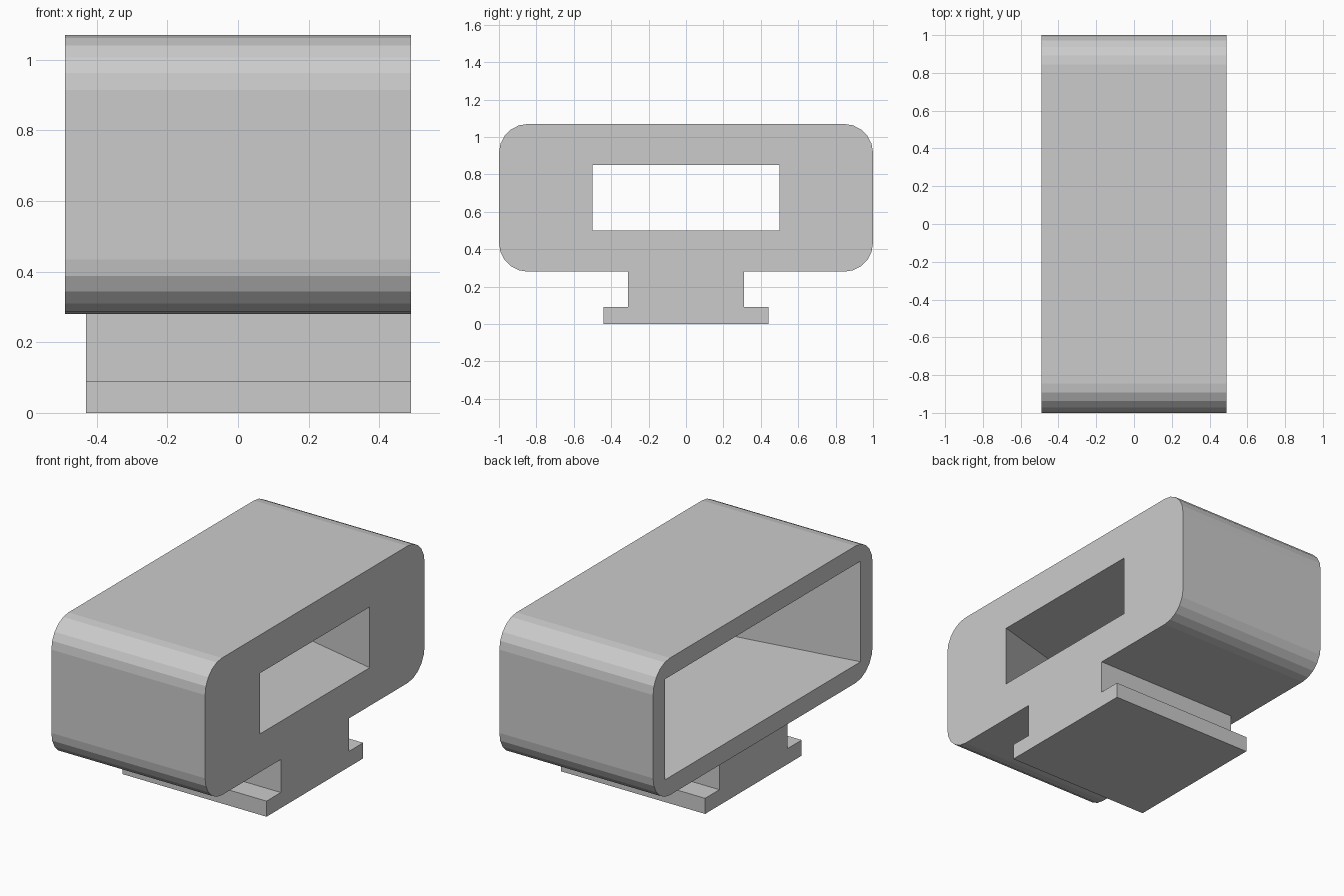
import bpy, bmesh, math

if "Cube" in bpy.data.objects:
    bpy.data.objects.remove(bpy.data.objects["Cube"])


def loft(name, sections):
    """Solid between two matching (x, [(y, z), ...]) cross-sections."""
    bm = bmesh.new()
    (xa, pa), (xb, pb) = sections
    a = [bm.verts.new((xa, y, z)) for y, z in pa]
    b = [bm.verts.new((xb, y, z)) for y, z in pb]
    n = len(a)
    bm.faces.new(a)
    bm.faces.new(b[::-1])
    for i in range(n):
        j = (i + 1) % n
        bm.faces.new((a[i], b[i], b[j], a[j]))
    bmesh.ops.recalc_face_normals(bm, faces=bm.faces)
    mesh = bpy.data.meshes.new(name)
    bm.to_mesh(mesh)
    bm.free()
    obj = bpy.data.objects.new(name, mesh)
    bpy.context.collection.objects.link(obj)
    return obj


def rect(hy, hz, cz):
    return [(-hy, cz - hz), (hy, cz - hz), (hy, cz + hz), (-hy, cz + hz)]


def rounded_rect(hy, hz, cz, r, seg):
    pts = []
    for k, (sy, sz) in enumerate(((1, 1), (-1, 1), (-1, -1), (1, -1))):
        for i in range(seg + 1):
            t = math.pi / 2 * (k + i / seg)
            pts.append((sy * (hy - r) + r * math.cos(t),
                        cz + sz * (hz - r) + r * math.sin(t)))
    return pts


def boolean(target, tool, operation):
    mod = target.modifiers.new(operation.title(), 'BOOLEAN')
    mod.object, mod.operation, mod.solver = tool, operation, 'EXACT'
    tool.hide_render = True
    tool.display_type = 'WIRE'


X, CZ = 0.49, 0.675

# Rounded outer housing
shell = rounded_rect(1.0, 0.395, CZ, 0.155, 5)
housing = loft("housing", [(-X, shell), (X, shell)])

# T-shaped mounting foot, running slightly up into the housing
half = [(0.44, 0.0), (0.44, 0.09), (0.31, 0.09), (0.31, 0.33)]
tee = half + [(-y, z) for y, z in reversed(half)]
foot = loft("mounting_foot", [(-0.43, tee), (X, tee)])

# Funnel opening: wide at -x, narrowing to the window at +x
def funnel_section(x):
    t = (x + X) / (2 * X)
    return x, rect(0.89 + (0.5 - 0.89) * t, 0.29 + (0.175 - 0.29) * t, CZ)

funnel = loft("funnel_cutter", [funnel_section(-X - 0.1), funnel_section(X + 0.1)])

boolean(housing, foot, 'UNION')
boolean(housing, funnel, 'DIFFERENCE')

# Apply the booleans and drop the helper solids
bpy.context.view_layer.update()
result = bpy.data.meshes.new_from_object(
    housing.evaluated_get(bpy.context.evaluated_depsgraph_get()))
housing.modifiers.clear()
housing.data = result
for helper in (foot, funnel):
    bpy.data.objects.remove(helper)
